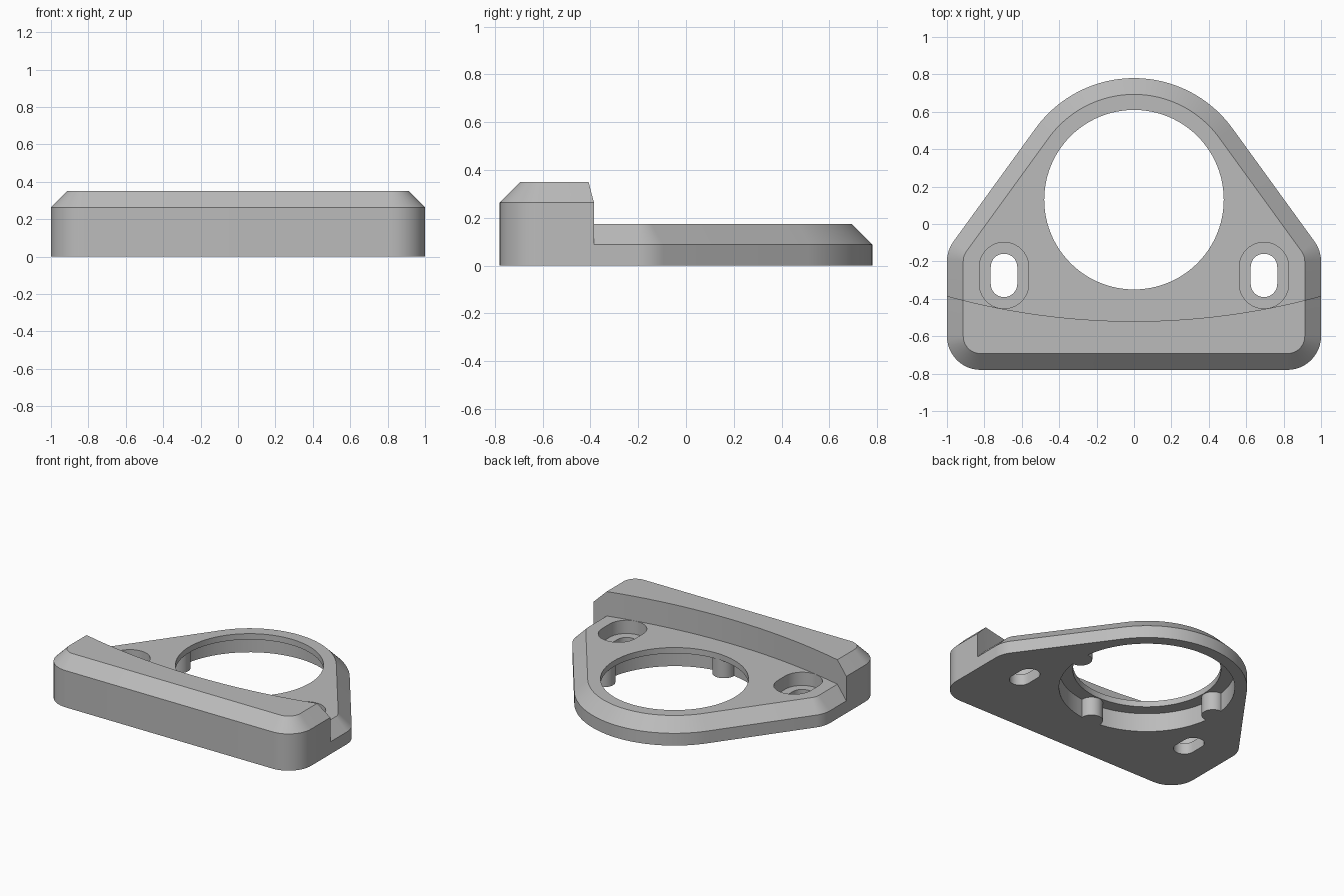
import bpy, bmesh
from math import sin, cos, acos, atan2, hypot, pi, radians

cube = bpy.data.objects.get("Cube")
if cube:
    bpy.data.objects.remove(cube, do_unlink=True)

grey = bpy.data.materials.new("plain_grey")
grey.use_nodes = True
COLOUR = (0.5, 0.5, 0.5, 1)
grey.diffuse_color = COLOUR
grey.node_tree.nodes["Principled BSDF"].inputs["Base Color"].default_value = COLOUR

HOLE_Y = 0.13        # centre of the round opening
CORNER_X = 0.82      # centres of the rounded corners
CHAMFER = 0.087
PLATE_H, BAR_H = 0.175, 0.35


def arc(cx, cy, r, a0, a1, n):
    return [(cx + r * cos(a0 + (a1 - a0) * i / n),
             cy + r * sin(a0 + (a1 - a0) * i / n)) for i in range(n + 1)]


def circle(cx, cy, r, n=96):
    return arc(cx, cy, r, 0, 2 * pi, n)[:-1]


def slot(cx, cy, r, half):
    """Upright slot with round ends."""
    return arc(cx, cy + half, r, 0, pi, 20) + arc(cx, cy - half, r, pi, 2 * pi, 20)


def outline(inset):
    """Rounded hull around the opening and the four corners, counter-clockwise."""
    big, small = 0.65, 0.18
    dx, dy = CORNER_X, -0.2 - HOLE_Y
    tilt = atan2(dy, dx) + acos((big - small) / hypot(dx, dy))
    b, s = big - inset, small - inset
    return (arc(CORNER_X, -0.6, s, -pi / 2, 0, 12)
            + arc(CORNER_X, -0.2, s, 0, tilt, 8)
            + arc(0, HOLE_Y, b, tilt, pi - tilt, 48)
            + arc(-CORNER_X, -0.2, s, pi - tilt, pi, 8)
            + arc(-CORNER_X, -0.6, s, pi, 1.5 * pi, 12))


def loft(name, layers):
    """Closed solid from matching (loop, z) layers."""
    bm = bmesh.new()
    rings = [[bm.verts.new((x, y, z)) for x, y in loop] for loop, z in layers]
    for lo, hi in zip(rings, rings[1:]):
        for i in range(len(lo)):
            j = (i + 1) % len(lo)
            bm.faces.new((lo[i], lo[j], hi[j], hi[i]))
    bm.faces.new(rings[0][::-1])
    bm.faces.new(rings[-1])
    mesh = bpy.data.meshes.new(name)
    bm.to_mesh(mesh)
    bm.free()
    mesh.materials.append(grey)
    ob = bpy.data.objects.new(name, mesh)
    bpy.context.collection.objects.link(ob)
    return ob


def prism(name, loop, z0, z1):
    return loft(name, [(loop, z0), (loop, z1)])


def chamfered(name, height):
    return loft(name, [(outline(0), 0), (outline(0), height - CHAMFER),
                       (outline(CHAMFER), height)])


def boolean(ob, cutter, operation="DIFFERENCE", keep=False):
    cutter.hide_render = True
    mod = ob.modifiers.new("cut", "BOOLEAN")
    mod.operation, mod.object, mod.solver = operation, cutter, "EXACT"
    bpy.context.view_layer.objects.active = ob
    bpy.ops.object.modifier_apply(modifier=mod.name)
    if not keep:
        bpy.data.objects.remove(cutter, do_unlink=True)


# Low plate and raised bar meet along one wide curve
plate = chamfered("base_plate", PLATE_H)
bar = chamfered("raised_front_bar", BAR_H)
sweep = prism("curve_cutter", circle(0, 3.25, 3.77, 320), -0.5, 1)
boolean(plate, sweep, "INTERSECT", keep=True)
boolean(bar, sweep)

# Round opening with a thin lip on top
boolean(plate, prism("opening_cutter", circle(0, HOLE_Y, 0.48), -0.5, 0.5))

# Wider recess underneath, leaving three round lugs
recess = prism("recess_cutter", circle(0, HOLE_Y, 0.57), -0.1, 0.133)
for angle in (0, pi, -pi / 2):
    lug = circle(0.56 * cos(angle), HOLE_Y + 0.56 * sin(angle), 0.075, 32)
    boolean(recess, prism("lug_cutter", lug, -0.3, 0.3))
boolean(plate, recess)

# Counterbored mounting slots
for side in (-1, 1):
    x = side * 0.695
    boolean(plate, prism("slot_cutter", slot(x, -0.275, 0.071, 0.045), -0.5, 0.5))
    boolean(plate, prism("counterbore_cutter", slot(x, -0.275, 0.132, 0.045), 0.08, 0.5))

# Smooth curved walls, crisp edges
bpy.ops.object.select_all(action="DESELECT")
for ob in (plate, bar):
    ob.select_set(True)
bpy.context.view_layer.objects.active = plate
bpy.ops.object.shade_smooth_by_angle(angle=radians(25))
